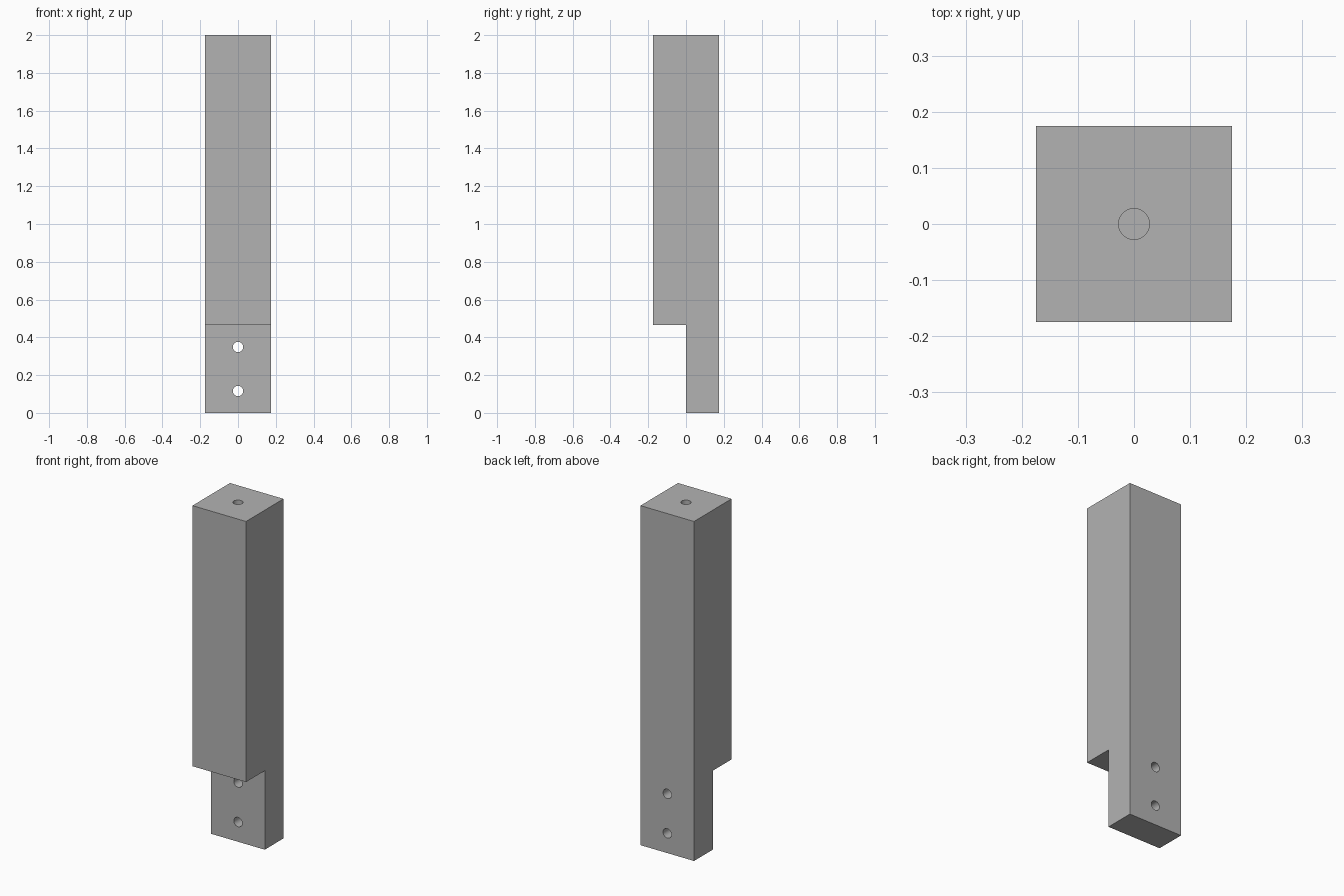
import bpy
import bmesh
from math import radians
from mathutils import Vector

if "Cube" in bpy.data.objects:
    bpy.data.objects.remove(bpy.data.objects["Cube"], do_unlink=True)

HALF = 0.1744       # half the post width
HEIGHT = 2.0
NOTCH = 0.465       # height of the lap notch
HOLE_R = 0.0275
DOWEL_DEPTH = 0.35

grey = bpy.data.materials.new("plain grey")
grey.use_nodes = True
colour = (0.45, 0.45, 0.45, 1.0)
grey.diffuse_color = colour
grey.node_tree.nodes["Principled BSDF"].inputs["Base Color"].default_value = colour

# Post: stepped side profile extruded across the width
profile = [(0, 0), (HALF, 0), (HALF, HEIGHT), (-HALF, HEIGHT), (-HALF, NOTCH), (0, NOTCH)]
bm = bmesh.new()
side = bm.faces.new([bm.verts.new((-HALF, y, z)) for y, z in profile])
grown = bmesh.ops.extrude_face_region(bm, geom=[side])["geom"]
bmesh.ops.translate(bm, vec=Vector((2 * HALF, 0, 0)),
                    verts=[v for v in grown if isinstance(v, bmesh.types.BMVert)])
bmesh.ops.recalc_face_normals(bm, faces=bm.faces[:])
mesh = bpy.data.meshes.new("notched_post")
bm.to_mesh(mesh)
bm.free()
mesh.materials.append(grey)
post = bpy.data.objects.new("notched_post", mesh)
bpy.context.collection.objects.link(post)


def drill(name, location, depth, tilt=0.0):
    """Cut a round hole into the post."""
    bpy.ops.mesh.primitive_cylinder_add(vertices=48, radius=HOLE_R, depth=depth,
                                        location=location, rotation=(tilt, 0, 0))
    cutter = bpy.context.object
    cutter.name = name
    cutter.hide_render = True
    cutter.data.materials.append(grey)
    cut = post.modifiers.new(name, 'BOOLEAN')
    cut.operation = 'DIFFERENCE'
    cut.solver = 'EXACT'
    cut.object = cutter
    bpy.ops.object.select_all(action='DESELECT')
    bpy.context.view_layer.objects.active = post
    post.select_set(True)
    bpy.ops.object.modifier_apply(modifier=name)
    bpy.data.objects.remove(cutter, do_unlink=True)


# Two bolt holes through the lap, one blind dowel hole in the top
for i, z in enumerate((NOTCH / 4, NOTCH * 3 / 4)):
    drill(f"bolt_hole_{i}", (0, HALF / 2, z), HALF * 2, radians(90))
drill("dowel_hole", (0, 0, HEIGHT), DOWEL_DEPTH * 2)

bpy.ops.object.shade_smooth_by_angle(angle=radians(30))
